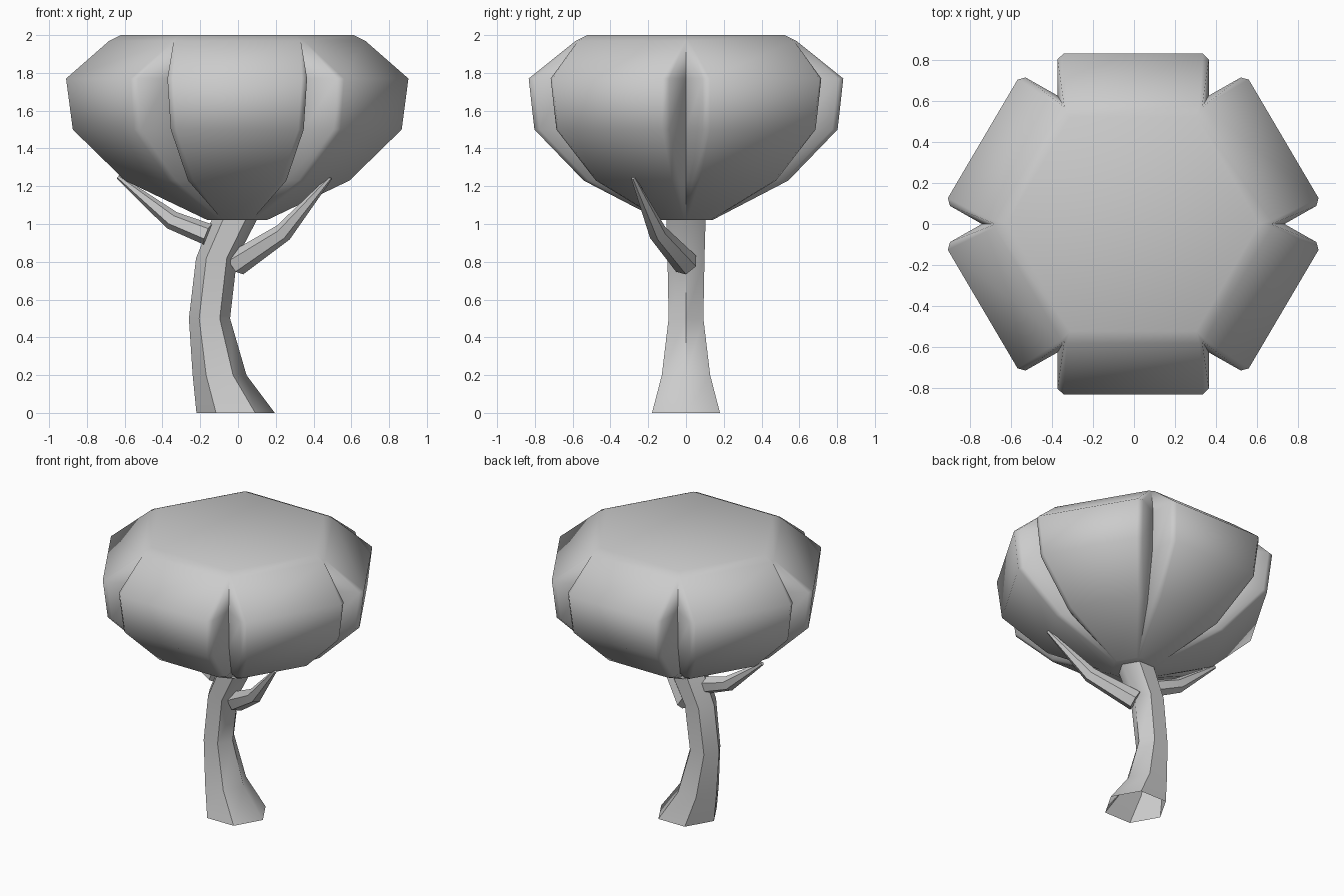
import bpy, bmesh, math
from mathutils import Vector

if "Cube" in bpy.data.objects:
    bpy.data.objects.remove(bpy.data.objects["Cube"])


def loft(name, rings, cap_start=False, cap_end=False, angle=55):
    """Skin a list of equal-length point rings into one object."""
    bm = bmesh.new()
    rows = [[bm.verts.new(p) for p in ring] for ring in rings]
    n = len(rows[0])
    for a, b in zip(rows, rows[1:]):
        for i in range(n):
            j = (i + 1) % n
            bm.faces.new((a[i], a[j], b[j], b[i]))
    if cap_start:
        bm.faces.new(rows[0][::-1])
    if cap_end:
        bm.faces.new(rows[-1])
    bmesh.ops.remove_doubles(bm, verts=bm.verts, dist=0.0005)
    bmesh.ops.recalc_face_normals(bm, faces=bm.faces)
    me = bpy.data.meshes.new(name)
    bm.to_mesh(me)
    bm.free()
    ob = bpy.data.objects.new(name, me)
    bpy.context.collection.objects.link(ob)
    bpy.ops.object.select_all(action='DESELECT')
    ob.select_set(True)
    bpy.context.view_layer.objects.active = ob
    bpy.ops.object.shade_smooth_by_angle(angle=math.radians(angle))
    return ob


def canopy_ring(z, R, off):
    """Hexagon of corner radius R whose six sides are pushed out by off."""
    c = min(0.028, off)
    w, base = R / 2, R * math.cos(math.pi / 6)
    r = base + off
    local = [(base, -w), (r - c, -w), (r, c - w), (r, w - c), (r - c, w)]
    pts = []
    for k in range(6):
        a = math.radians(30 + 60 * k)
        for n, t in local:
            x = n * math.cos(a) - t * math.sin(a)
            y = n * math.sin(a) + t * math.cos(a)
            pts.append((x * 1.02 - 0.004, y, z))
    return pts


def tube_rings(path, sides=6):
    """Rings perpendicular to a path of (x, y, z, radius)."""
    P = [Vector(p[:3]) for p in path]
    rings = []
    for i, p in enumerate(P):
        d = (P[min(i + 1, len(P) - 1)] - P[max(i - 1, 0)]).normalized()
        u = d.cross(Vector((0, 1, 0))).normalized()
        v = d.cross(u)
        rings.append([p + path[i][3] * (u * math.cos(q) + v * math.sin(q))
                      for q in (math.tau * k / sides for k in range(sides))])
    return rings


# Lobed canopy: height, corner radius, lobe push-out
loft("canopy", [canopy_ring(*l) for l in (
    (1.02, 0.15, 0.008), (1.23, 0.51, 0.10), (1.50, 0.69, 0.205),
    (1.77, 0.725, 0.205), (1.97, 0.66, 0.012), (2.0, 0.605, 0))],
    cap_start=True, cap_end=True)

# Bent six-sided trunk: height, left x, right x, half depth
trunk = []
for z, x0, x1, hy in ((0, -0.22, 0.195, 0.18), (0.2, -0.24, 0.045, 0.128),
                      (0.5, -0.26, -0.042, 0.092), (0.82, -0.222, -0.005, 0.098),
                      (1.07, -0.12, 0.125, 0.105)):
    cx, rx, ry = (x0 + x1) / 2, (x1 - x0) / 2, hy / math.sin(math.pi / 3)
    trunk.append([(cx + rx * math.cos(k * math.pi / 3),
                   ry * math.sin(k * math.pi / 3), z) for k in range(6)])
loft("trunk", trunk)

# Two tapering branches reaching to the canopy
loft("right_branch", tube_rings([(-0.01, 0.0, 0.79, 0.068),
     (0.24, -0.15, 0.955, 0.05), (0.488, -0.28, 1.245, 0.012)]), True, True)
loft("left_branch", tube_rings([(-0.16, -0.02, 0.945, 0.058),
     (-0.35, 0.02, 1.02, 0.05), (-0.635, 0.05, 1.25, 0.012)]), True, True)
